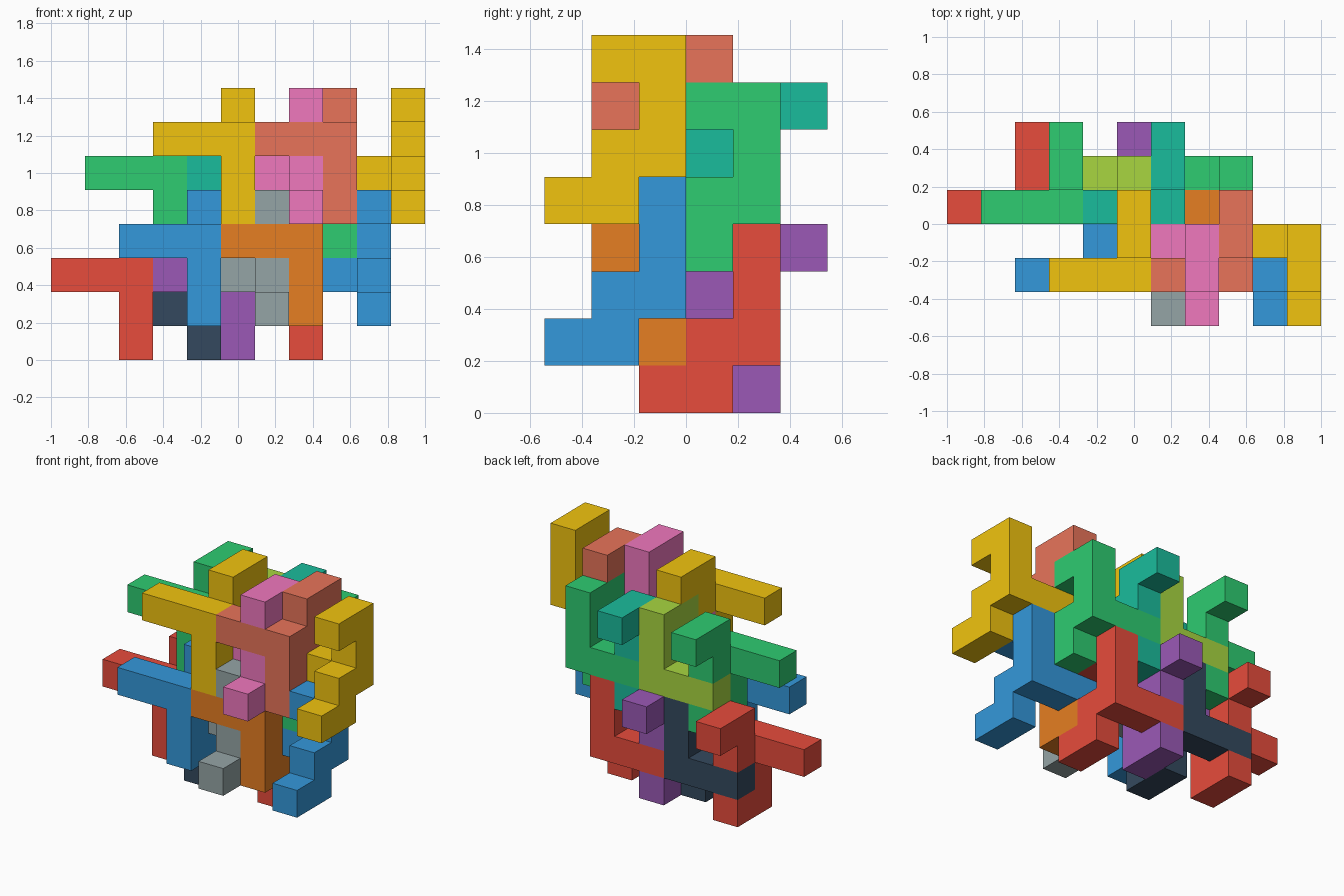
import bpy, bmesh
from mathutils import Vector

if "Cube" in bpy.data.objects:
    bpy.data.objects.remove(bpy.data.objects["Cube"])

U = 2 / 11                       # edge of one cube cell
ORIGIN = Vector((-5.5, -3, 0))   # puts the assembly centred on x, y and on z = 0

# One nine-cube piece, measured from its elbow cell
PIECE = [(0, 2, 1), (0, 1, 1), (0, 1, 0), (0, 0, 0), (0, 0, -1), (0, 0, -2),
         (0, 1, -2), (-1, 0, 0), (-2, 0, 0)]

COLOURS = {
    "yellow": "F1C40F", "salmon": "E8745A", "orange": "E67E22", "blue": "3498DB",
    "teal": "1ABC9C", "green": "2ECC71", "purple": "9B59B6", "red": "E74C3C",
    "pink": "F078BE", "grey": "95A5A6", "lime": "A8D640", "slate": "34495E",
}

# Elbow cells of the upright pieces and of those turned half round the x axis
UPRIGHT = [("salmon", (8, 1, 6)), ("yellow", (5, 1, 6)), ("orange", (7, 1, 3)), ("blue", (4, 1, 3)),
           ("teal", (6, 3, 5)), ("green", (3, 3, 5)), ("purple", (5, 3, 2)), ("red", (2, 3, 2))]
TURNED = [("yellow", (10, 2, 5)), ("pink", (7, 2, 5)), ("blue", (9, 2, 2)), ("grey", (6, 2, 2)),
          ("green", (8, 4, 4)), ("lime", (5, 4, 4)), ("red", (7, 4, 1)), ("slate", (4, 4, 1))]


def linear(c):
    return c / 12.92 if c <= 0.04045 else ((c + 0.055) / 1.055) ** 2.4


def material(name):
    mat = bpy.data.materials.get(name)
    if mat is None:
        mat = bpy.data.materials.new(name)
        code = COLOURS[name]
        rgb = [linear(int(code[i:i + 2], 16) / 255) for i in (0, 2, 4)]
        mat.diffuse_color = (*rgb, 1)
        mat.use_nodes = True
        mat.node_tree.nodes["Principled BSDF"].inputs["Base Color"].default_value = mat.diffuse_color
    return mat


def build_piece(name, colour, elbow, flip):
    cells = {(elbow[0] + x, elbow[1] + flip * y, elbow[2] + flip * z) for x, y, z in PIECE}
    bm = bmesh.new()
    for cell in cells:
        for axis in range(3):
            for side in (0, 1):
                step = [0, 0, 0]
                step[axis] = 2 * side - 1
                if tuple(c + s for c, s in zip(cell, step)) in cells:
                    continue                      # inner wall
                corners = []
                for a, b in ((0, 0), (1, 0), (1, 1), (0, 1)):
                    p = Vector(cell)
                    p[axis] += side
                    p[(axis + 1) % 3] += a
                    p[(axis + 2) % 3] += b
                    corners.append(bm.verts.new((p + ORIGIN) * U))
                bm.faces.new(corners if side else corners[::-1])
    # Weld the cells and merge flat areas into single faces
    bmesh.ops.remove_doubles(bm, verts=bm.verts[:], dist=1e-4)
    bmesh.ops.dissolve_limit(bm, angle_limit=0.01, verts=bm.verts[:], edges=bm.edges[:])
    mesh = bpy.data.meshes.new(name)
    bm.to_mesh(mesh)
    bm.free()
    mesh.materials.append(material(colour))
    bpy.context.collection.objects.link(bpy.data.objects.new(name, mesh))


for colour, elbow in UPRIGHT:
    build_piece(f"{colour}_upright_piece", colour, elbow, 1)
for colour, elbow in TURNED:
    build_piece(f"{colour}_turned_piece", colour, elbow, -1)
